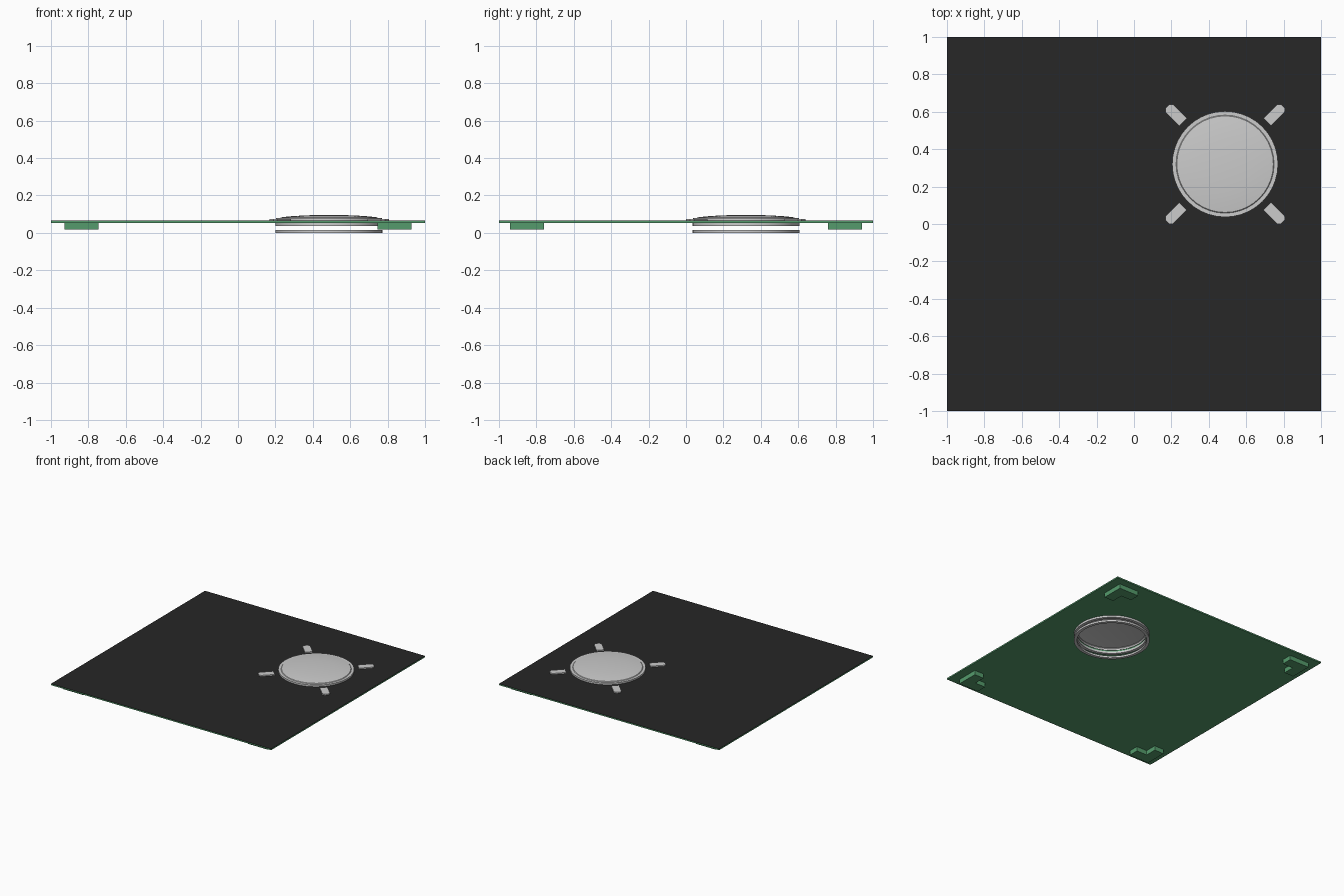
import bpy, bmesh, math
from mathutils import Matrix, Vector

if "Cube" in bpy.data.objects:
    bpy.data.objects.remove(bpy.data.objects["Cube"])

CX, CY = 0.487, 0.32      # centre of the round window
SEG = 40


def material(name, color):
    m = bpy.data.materials.new(name)
    m.diffuse_color = color
    m.use_nodes = True
    m.node_tree.nodes["Principled BSDF"].inputs["Base Color"].default_value = m.diffuse_color
    return m


green = material("board_green", (0.09, 0.33, 0.15, 1))
dark = material("panel_dark", (0.02, 0.02, 0.02, 1))


def finish(name, bm, mat=None):
    bmesh.ops.recalc_face_normals(bm, faces=bm.faces)
    me = bpy.data.meshes.new(name)
    bm.to_mesh(me)
    bm.free()
    ob = bpy.data.objects.new(name, me)
    bpy.context.collection.objects.link(ob)
    if mat:
        me.materials.append(mat)
    return ob


def prism(name, outline, z0, z1, mat=None, matrix=Matrix()):
    bm = bmesh.new()
    face = bm.faces.new([bm.verts.new((x, y, z0)) for x, y in outline])
    new = bmesh.ops.extrude_face_region(bm, geom=[face])["geom"]
    bmesh.ops.translate(bm, vec=(0, 0, z1 - z0),
                        verts=[v for v in new if isinstance(v, bmesh.types.BMVert)])
    bm.transform(matrix)
    return finish(name, bm, mat)


def lathe(name, profile, closed=True):
    bm = bmesh.new()
    vs = [bm.verts.new((r, 0, z)) for r, z in profile]
    edges = [bm.edges.new(p) for p in zip(vs, vs[1:])]
    if closed:
        edges.append(bm.edges.new((vs[-1], vs[0])))
    bmesh.ops.spin(bm, geom=vs + edges, cent=(0, 0, 0), axis=(0, 0, 1),
                   angle=2 * math.pi, steps=SEG, use_duplicate=False)
    bmesh.ops.remove_doubles(bm, verts=bm.verts, dist=1e-4)
    bm.transform(Matrix.Translation((CX, CY, 0)))
    return finish(name, bm)


def ring(name, r0, r1, z0, z1):
    return lathe(name, [(r0, z0), (r1, z0), (r1, z1), (r0, z1)])


# Cutter for the round opening
circle = [(0.265 * math.cos(2 * math.pi * i / SEG), 0.265 * math.sin(2 * math.pi * i / SEG))
          for i in range(SEG)]
cutter = prism("opening_cutter", circle, 0.03, 0.09, matrix=Matrix.Translation((CX, CY, 0)))
cutter.hide_render = True
cutter.hide_set(True)

# Green board with a thin dark top sheet
square = [(-1, -1), (1, -1), (1, 1), (-1, 1)]
for name, z0, z1, mat in (("board", 0.054, 0.064, green), ("top_panel", 0.064, 0.0655, dark)):
    ob = prism(name, square, z0, z1, mat)
    mod = ob.modifiers.new("opening", "BOOLEAN")
    mod.operation = "DIFFERENCE"
    mod.solver = "EXACT"
    mod.object = cutter

# L-shaped corner feet below the board
ell = [(0, 0), (-0.18, 0), (-0.18, -0.085), (-0.085, -0.085), (-0.085, -0.18), (0, -0.18)]
for sx in (-1, 1):
    for sy in (-1, 1):
        pts = [(sx * (0.927 + x), sy * (0.94 + y)) for x, y in ell]
        prism("corner_foot", pts, 0.017, 0.054, green)

# Gasket rings: loose lower ring and upper ring against the board
ring("lower_ring", 0.262, 0.286, 0.0, 0.016)
ring("upper_ring", 0.262, 0.286, 0.038, 0.054)

# Rim and domed window on top
ring("window_rim", 0.262, 0.283, 0.0655, 0.079)
dome = lathe("window_dome", [(0.262, 0.079), (0.258, 0.083), (0.21, 0.0885),
                             (0.14, 0.093), (0.07, 0.0955), (0, 0.0965)], closed=False)

# Four diagonal clips with chamfered outer ends
clip = [(0.318, -0.029), (0.422, -0.029), (0.437, -0.015),
        (0.437, 0.015), (0.422, 0.029), (0.318, 0.029)]
for i in range(4):
    prism("clip", clip, 0.0655, 0.075, matrix=Matrix.Translation((CX, CY, 0)) @
          Matrix.Rotation(math.radians(45 + 90 * i), 4, "Z"))

# Smooth shading on round parts
for ob in bpy.context.scene.objects:
    ob.select_set("ring" in ob.name or "window" in ob.name)
bpy.context.view_layer.objects.active = dome
bpy.ops.object.shade_smooth_by_angle(angle=math.radians(30))
